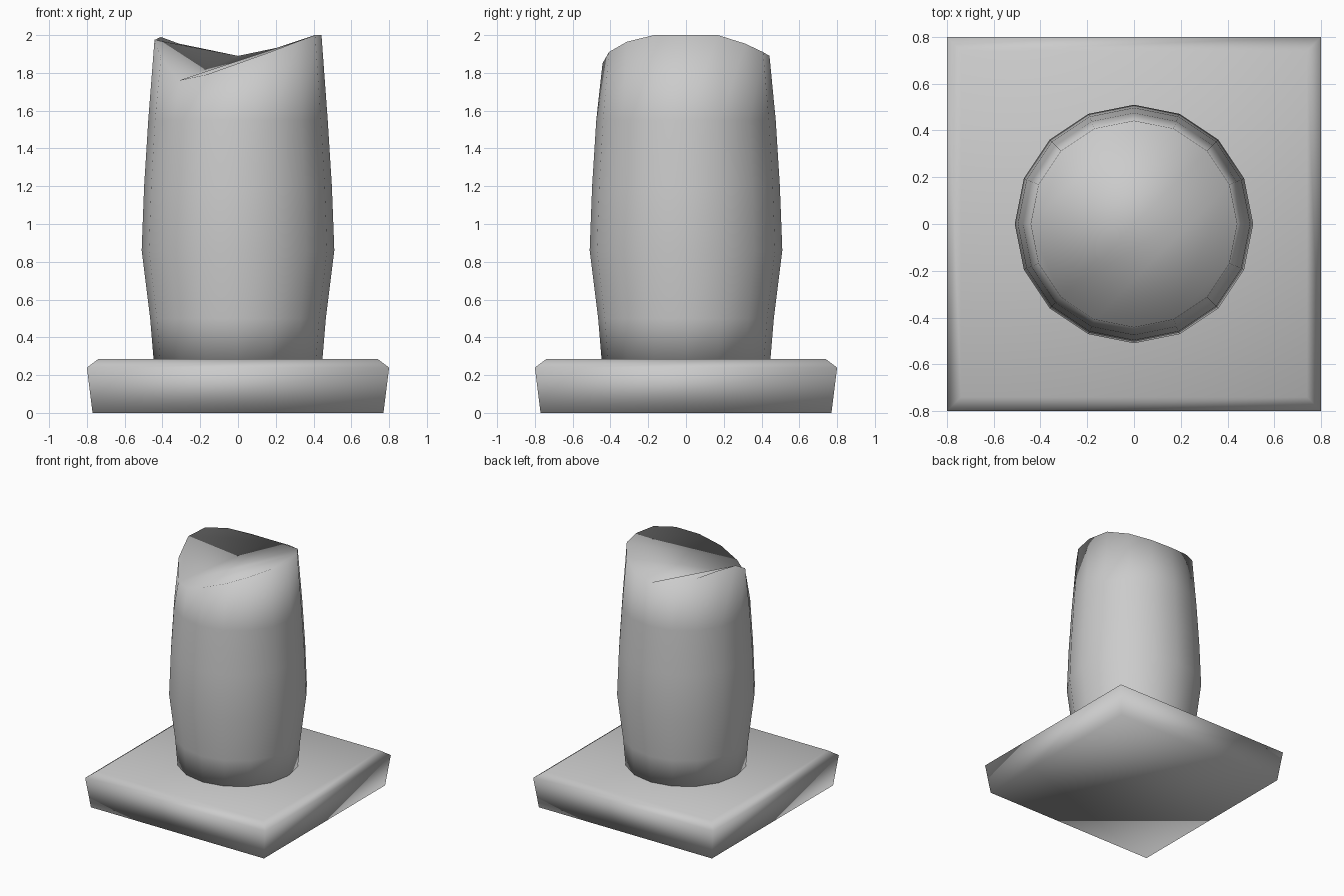
import bpy, bmesh, math

if "Cube" in bpy.data.objects:
    bpy.data.objects.remove(bpy.data.objects["Cube"])


def loft(name, rings, caps):
    """Skin a stack of equal-length rings; caps lists index loops on the top ring."""
    bm = bmesh.new()
    loops = [[bm.verts.new(p) for p in ring] for ring in rings]
    n = len(loops[0])
    for low, high in zip(loops, loops[1:]):
        for i in range(n):
            j = (i + 1) % n
            bm.faces.new((low[i], low[j], high[j], high[i]))
    bm.faces.new(loops[0][::-1])
    for cap in caps:
        bm.faces.new([loops[-1][i % n] for i in cap])
    for f in bm.faces:
        f.smooth = True
    mesh = bpy.data.meshes.new(name)
    bm.to_mesh(mesh)
    bm.free()
    obj = bpy.data.objects.new(name, mesh)
    bpy.context.collection.objects.link(obj)
    return obj


# Square plinth, flared slightly, with a bevelled top edge
def square(half, z):
    return [(sx * half, sy * half, z) for sx, sy in ((-1, -1), (1, -1), (1, 1), (-1, 1))]


loft("plinth", [square(0.77, 0), square(0.80, 0.24), square(0.74, 0.285)], [range(4)])


# Sixteen-sided bulging column with a broken, uneven top
SIDES = 16
RIM = [2.0, 2.0, 1.955, 1.91, 1.89, 1.91, 1.955, 1.99,
       1.975, 1.88, 1.76, 1.79, 1.85, 1.91, 1.965, 2.0]


def circle(radius, heights):
    ring = []
    for i in range(SIDES):
        a = math.tau * i / SIDES
        ring.append((radius * math.cos(a), radius * math.sin(a), heights[i]))
    return ring


profile = [(0.445, 0.26), (0.465, 0.5), (0.51, 0.86), (0.497, 1.2), (0.475, 1.55)]
rings = [circle(r, [z] * SIDES) for r, z in profile]
rings.append(circle(0.442, RIM))

# The broken face folds along a line from back right to front left
loft("broken_column", rings, [range(1, 11), range(10, 18)])
